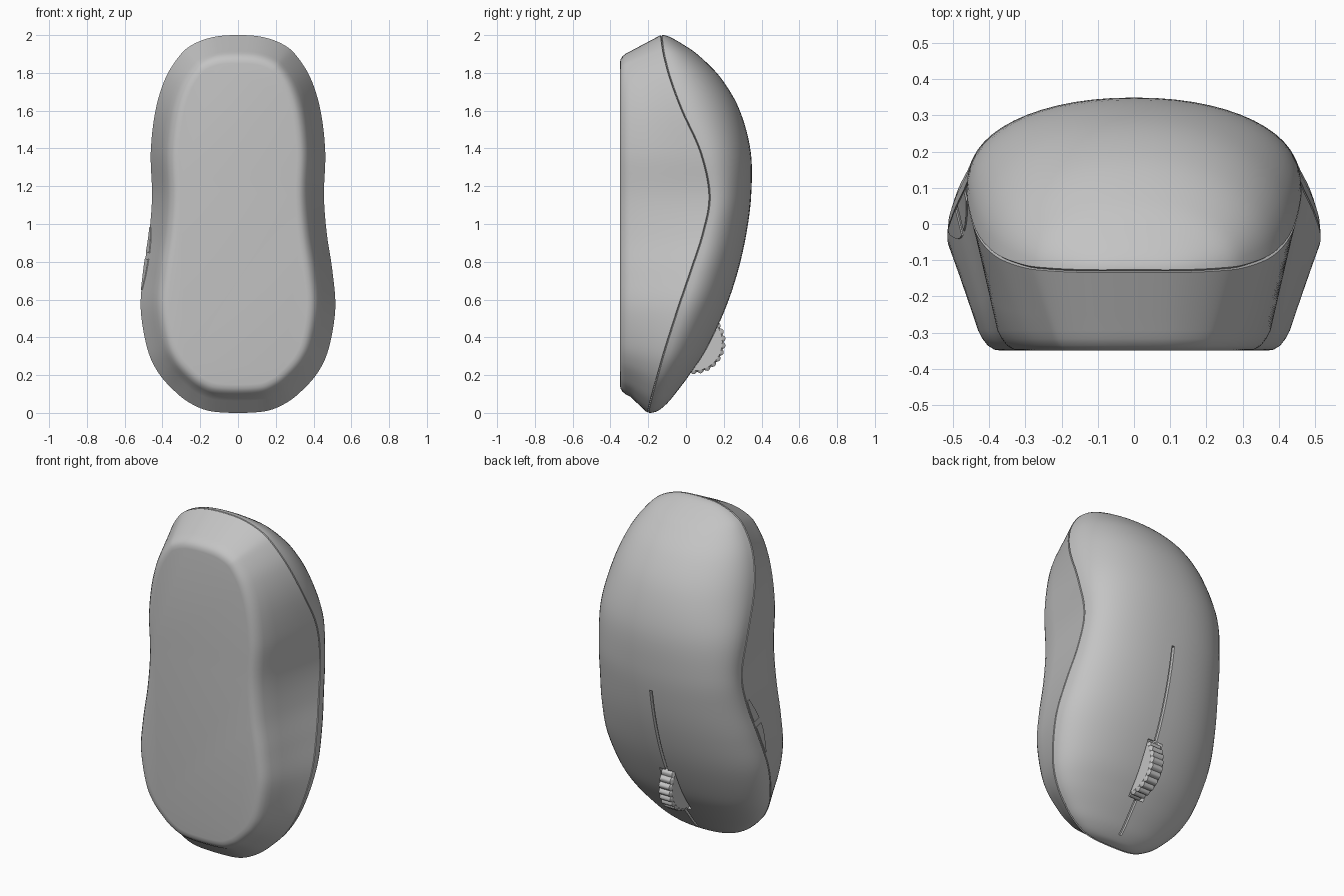
import bpy, bmesh, math

if "Cube" in bpy.data.objects:
    bpy.data.objects.remove(bpy.data.objects["Cube"], do_unlink=True)

grey = bpy.data.materials.new("plain grey")
grey.use_nodes = True
colour = (0.55, 0.55, 0.55, 1)
grey.diffuse_color = colour
grey.node_tree.nodes["Principled BSDF"].inputs["Base Color"].default_value = colour

# Body stations: half width, height, seam depth, crest depth
ROWS = [
    (0, 0, -.2, -.19), (.15, .01, -.2, -.15), (.25, .05, -.19, -.1),
    (.33, .11, -.175, -.05), (.42, .21, -.147, .025), (.48, .34, -.11, .11),
    (.515, .55, -.043, .208), (.5, .75, .025, .275), (.47, .95, .09, .32),
    (.455, 1.15, .125, .345), (.462, 1.38, .078, .343), (.437, 1.6, -.02, .285),
    (.385, 1.77, -.083, .187), (.31, 1.89, -.115, .07), (.24, 1.95, -.125, -.015),
    (.13, 1.99, -.13, -.085), (0, 2, -.13, -.12),
]


def mirrored(row):
    return (-row[0],) + row[1:]


def smooth_rows(rows, steps):
    """Catmull-Rom interpolation, mirrored past both tips."""
    padded = [mirrored(rows[1])] + rows + [mirrored(rows[-2])]
    result = []
    for i in range(len(rows) - 1):
        quad = padded[i:i + 4]
        for k in range(steps):
            t = k / steps
            result.append(tuple(
                b + t / 2 * (c - a + t * (2 * a - 5 * b + 4 * c - d + t * (3 * (b - c) + d - a)))
                for a, b, c, d in zip(*quad)))
    return result + [rows[-1]]


STATIONS = smooth_rows(ROWS, 6)
LAST = len(STATIONS) - 1


def outline_normal(i):
    if i in (0, LAST):
        return 0, (-1 if i == 0 else 1)
    a, b = STATIONS[i - 1], STATIONS[i + 1]
    dx, dz = b[0] - a[0], b[1] - a[1]
    size = math.hypot(dx, dz)
    return dz / size, -dx / size


def inset_point(i, inset, y):
    w, z = STATIONS[i][:2]
    nx, nz = outline_normal(i)
    return w - inset * nx, y, z - inset * nz


def flip(p):
    return -p[0], p[1], p[2]


def loft(name, rings, cap_start=False, cap_end=False):
    """Skin a list of closed rings into one object."""
    bm = bmesh.new()
    loops = [[bm.verts.new(p) for p in ring] for ring in rings]
    for a, b in zip(loops, loops[1:]):
        for j in range(len(a)):
            k = (j + 1) % len(a)
            bm.faces.new((a[j], a[k], b[k], b[j]))
    if cap_start:
        bm.faces.new(loops[0])
    if cap_end:
        bm.faces.new(loops[-1])
    bmesh.ops.remove_doubles(bm, verts=bm.verts, dist=1e-5)
    bmesh.ops.recalc_face_normals(bm, faces=bm.faces)
    mesh = bpy.data.meshes.new(name)
    bm.to_mesh(mesh)
    bm.free()
    mesh.materials.append(grey)
    obj = bpy.data.objects.new(name, mesh)
    bpy.context.collection.objects.link(obj)
    return obj


def activate(obj):
    bpy.ops.object.select_all(action='DESELECT')
    obj.select_set(True)
    bpy.context.view_layer.objects.active = obj


def smooth(obj, degrees=35):
    activate(obj)
    bpy.ops.object.shade_smooth_by_angle(angle=math.radians(degrees))


def cut(obj, cutter):
    mod = obj.modifiers.new("cut", 'BOOLEAN')
    mod.operation, mod.solver, mod.object = 'DIFFERENCE', 'EXACT', cutter
    activate(obj)
    bpy.ops.object.modifier_apply(modifier=mod.name)
    bpy.data.objects.remove(cutter, do_unlink=True)


# Base: outline rings tapering from the seam to a rounded flat underside
TAPER, FLOOR = .085, -.29


def base_ring(inset, depth):
    right = [inset_point(i, inset, depth(STATIONS[i][2])) for i in range(LAST + 1)]
    return right + [flip(p) for p in right[-2:0:-1]]


rings = [base_ring(.01, lambda s: s)]
for f in (0, .25, .5, .75, 1):
    rings.append(base_ring(TAPER * f, lambda s, f=f: s - .004 + f * (FLOOR - s)))
for inset, y in ((.097, -.317), (.112, -.336), (.13, -.347), (.15, -.35)):
    rings.append(base_ring(inset, lambda s, y=y: y))
smooth(loft("base", rings, cap_end=True))

# Shell: arched cross-sections stacked from tip to tip, with a seam lip
ARCH = 28
rings = []
for i, (w, z, s, c) in enumerate(STATIONS):
    lip = inset_point(i, .008, s)
    ring = [lip]
    for j in range(ARCH + 1):
        a = math.pi * j / ARCH
        cx, sy = math.cos(a), max(math.sin(a), 0)
        x = w * math.copysign(abs(cx) ** .93, cx)
        ring.append((x, s + .004 + (c - s - .004) * sy ** .93, z))
    rings.append(ring + [flip(lip)])
shell = loft("top_shell", rings)

# Centre groove between the two main buttons
groove = [[(-.009, c + .05, z), (.009, c + .05, z), (.009, c - .02, z), (-.009, c - .02, z)]
          for w, z, s, c in STATIONS if .03 < z < 1.04]
cut(shell, loft("groove_cutter", groove, True, True))

# Scroll wheel with rounded ribs, and its slot
WHEEL_Y, WHEEL_Z, RIBS = .04, .375, 26


def disc(x, radius, rib=0):
    count = RIBS * 8
    ring = []
    for k in range(count):
        a = math.tau * k / count
        r = radius + rib * abs(math.sin(a * RIBS / 2))
        ring.append((x, WHEEL_Y + r * math.cos(a), WHEEL_Z + r * math.sin(a)))
    return ring


cut(shell, loft("slot_cutter", [disc(-.05, .178), disc(.05, .178)], True, True))
smooth(shell)
wheel = loft("scroll_wheel", [disc(-.044, .152), disc(-.034, .158, .012),
                              disc(.034, .158, .012), disc(.044, .152)], True, True)
smooth(wheel, 30)


# Two slim thumb buttons below the seam on the right flank
def side_button(name, low, high):
    rings = []
    for i, (w, z, s, c) in enumerate(STATIONS):
        if not low < z < high:
            continue
        depth = .015 + .065 * math.sin(math.pi * (z - .64) / .38)
        slope = TAPER / (s - FLOOR)
        rings.append([flip(inset_point(i, slope * d - lift, s - d)) for d, lift in
                      ((.008, .005), (depth, .005), (depth, -.01), (.008, -.01))])
    smooth(loft(name, rings, True, True))


side_button("front_thumb_button", .65, .82)
side_button("rear_thumb_button", .82, 1.01)
